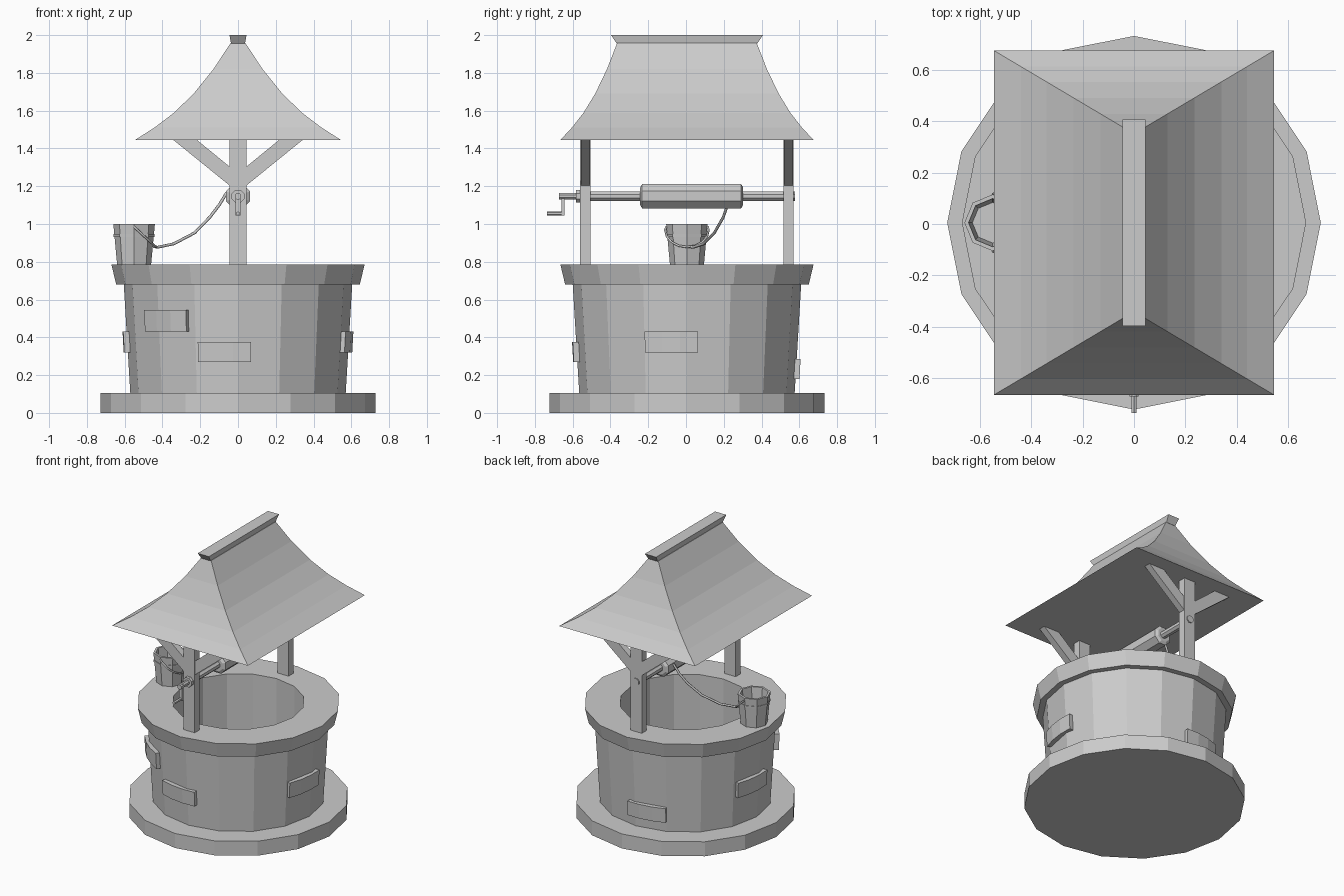
import bpy, bmesh, math
from mathutils import Vector, Matrix

if "Cube" in bpy.data.objects:
    bpy.data.objects.remove(bpy.data.objects["Cube"])

CY = 0.005   # centre of the well along y


def finish(name, bm):
    bmesh.ops.remove_doubles(bm, verts=bm.verts, dist=1e-5)
    bmesh.ops.recalc_face_normals(bm, faces=bm.faces)
    me = bpy.data.meshes.new(name)
    bm.to_mesh(me)
    bm.free()
    ob = bpy.data.objects.new(name, me)
    bpy.context.collection.objects.link(ob)
    return ob


def loft(name, rings, closed=False):
    """Skin a list of equal-length rings; cap the ends or join them in a loop."""
    bm = bmesh.new()
    vs = [[bm.verts.new(p) for p in r] for r in rings]
    n = len(vs[0])
    pairs = list(zip(vs, vs[1:])) + ([(vs[-1], vs[0])] if closed else [])
    for a, b in pairs:
        for i in range(n):
            j = (i + 1) % n
            bm.faces.new((a[i], a[j], b[j], b[i]))
    if not closed:
        bm.faces.new(vs[0])
        bm.faces.new(vs[-1])
    return finish(name, bm)


def lathe(name, profile, n, centre=(0, CY, 0), closed=False, axis='Z'):
    """Turn (radius, height) points into an n-sided solid around z or y."""
    c = Vector(centre)
    rot = Matrix.Rotation(-math.pi / 2, 3, 'X') if axis == 'Y' else Matrix.Identity(3)
    off = math.pi / n if axis == 'Y' else 0
    rings = [[c + rot @ Vector((r * math.cos(off + 2 * math.pi * i / n),
                                r * math.sin(off + 2 * math.pi * i / n), h))
              for i in range(n)] for r, h in profile]
    return loft(name, rings, closed)


def rect(hx, hy, z):
    return [(-hx, CY - hy, z), (hx, CY - hy, z), (hx, CY + hy, z), (-hx, CY + hy, z)]


def extrude_xz(name, pts, y0, y1):
    return loft(name, [[(x, y, z) for x, z in pts] for y in (y0, y1)])


def tube(name, pts, radius):
    cu = bpy.data.curves.new(name, 'CURVE')
    cu.dimensions = '3D'
    cu.bevel_depth = radius
    cu.bevel_resolution = 1
    cu.use_fill_caps = True
    sp = cu.splines.new('POLY')
    sp.points.add(len(pts) - 1)
    for p, co in zip(sp.points, pts):
        p.co = (*co, 1)
    ob = bpy.data.objects.new(name, cu)
    bpy.context.collection.objects.link(ob)
    return ob


# Stone well body
lathe("base_slab", [(0.727, 0), (0.727, 0.105)], 16)
lathe("well_wall", [(0.57, 0.10), (0.605, 0.685), (0.435, 0.685), (0.435, 0.10)], 16, closed=True)
lathe("well_rim", [(0.645, 0.68), (0.67, 0.785), (0.435, 0.785), (0.435, 0.68)], 16, closed=True)

# Raised stones: (angle, lower z, upper z)
for k, (ang, z0, z1) in enumerate([(-97, 0.27, 0.375), (-130, 0.43, 0.545), (-8, 0.32, 0.43),
                                   (99, 0.18, 0.285), (173, 0.32, 0.43)]):
    rings = []
    for i in range(4):
        a = math.radians(ang - 13.5 + 9 * i)
        r0 = 0.575 + 0.06 * (z0 - 0.105) + 0.018
        r1 = r0 + 0.006
        rings.append([(r * math.cos(a), CY + r * math.sin(a), z)
                      for r, z in ((0.54, z0), (r0, z0), (r1, z1), (0.54, z1))])
    loft(f"raised_stone_{k + 1}", rings)

# Posts with their diagonal braces
for side, y in (("front", -0.5325), ("back", 0.5425)):
    extrude_xz(f"{side}_post", [(-0.045, 0.78), (0.045, 0.78), (0.045, 1.45), (-0.045, 1.45)],
               y - 0.0275, y + 0.0275)
    for s, word in ((-1, "left"), (1, "right")):
        pts = [(0.04 * s, 1.20), (0.345 * s, 1.447), (0.22 * s, 1.447), (0.04 * s, 1.30)]
        extrude_xz(f"{side}_{word}_brace", pts, y - 0.024, y + 0.024)

# Flared hip roof with a flat underside, and ridge cap
slope = [(0.545, 1.445), (0.44, 1.512), (0.34, 1.588), (0.235, 1.69), (0.13, 1.82), (0.04, 1.957)]
loft("roof", [rect(x, 0.37 + (x - 0.04) * 0.594, z) for x, z in slope])
loft("ridge_cap", [rect(0.037, 0.372, 1.955), rect(0.045, 0.402, 2.0)])

# Windlass: axle, drum, collar and crank
AX = (0, 0, 1.147)
lathe("axle", [(0.027, -0.57), (0.027, 0.577)], 8, AX, axis='Y')
lathe("drum", [(0.05, -0.243), (0.069, -0.232), (0.069, 0.292), (0.05, 0.303)], 8, AX, axis='Y')
lathe("crank_collar", [(0.036, -0.582), (0.036, -0.555)], 8, AX, axis='Y')
lathe("crank_shaft", [(0.018, -0.672), (0.018, -0.575)], 8, AX, axis='Y')
extrude_xz("crank_arm", [(-0.012, 1.045), (0.012, 1.045), (0.012, 1.16), (-0.012, 1.16)], -0.66, -0.642)
lathe("crank_grip", [(0.011, -0.735), (0.011, -0.642)], 6, (0, 0, 1.056), axis='Y')

# Bucket with hoop, resting on the rim
BC = (-0.55, CY, 0)
lathe("bucket", [(0.09, 0.785), (0.11, 1.0), (0.094, 1.0), (0.079, 0.82)], 8, BC)
lathe("bucket_hoop", [(0.103, 0.932), (0.108, 0.932), (0.109, 0.947), (0.104, 0.947)], 8, BC, closed=True)

# Bail handle swung down towards the well
bail = [(-0.55, CY - 0.11, 0.985)]
for i in range(9):
    a = math.pi * i / 8
    t = 0.15 + 0.85 * math.sin(a)
    bail.append((-0.55 + 0.115 * t, CY - 0.115 * math.cos(a), 0.985 - 0.107 * t))
bail.append((-0.55, CY + 0.11, 0.985))
tube("bucket_handle", bail, 0.006)

# Rope from the handle up to the drum
tube("rope", [(-0.445, 0.02, 0.88), (-0.425, 0.04, 0.877), (-0.34, 0.093, 0.895), (-0.23, 0.15, 0.953),
              (-0.15, 0.197, 1.035), (-0.10, 0.22, 1.1), (-0.06, 0.232, 1.165)], 0.008)
